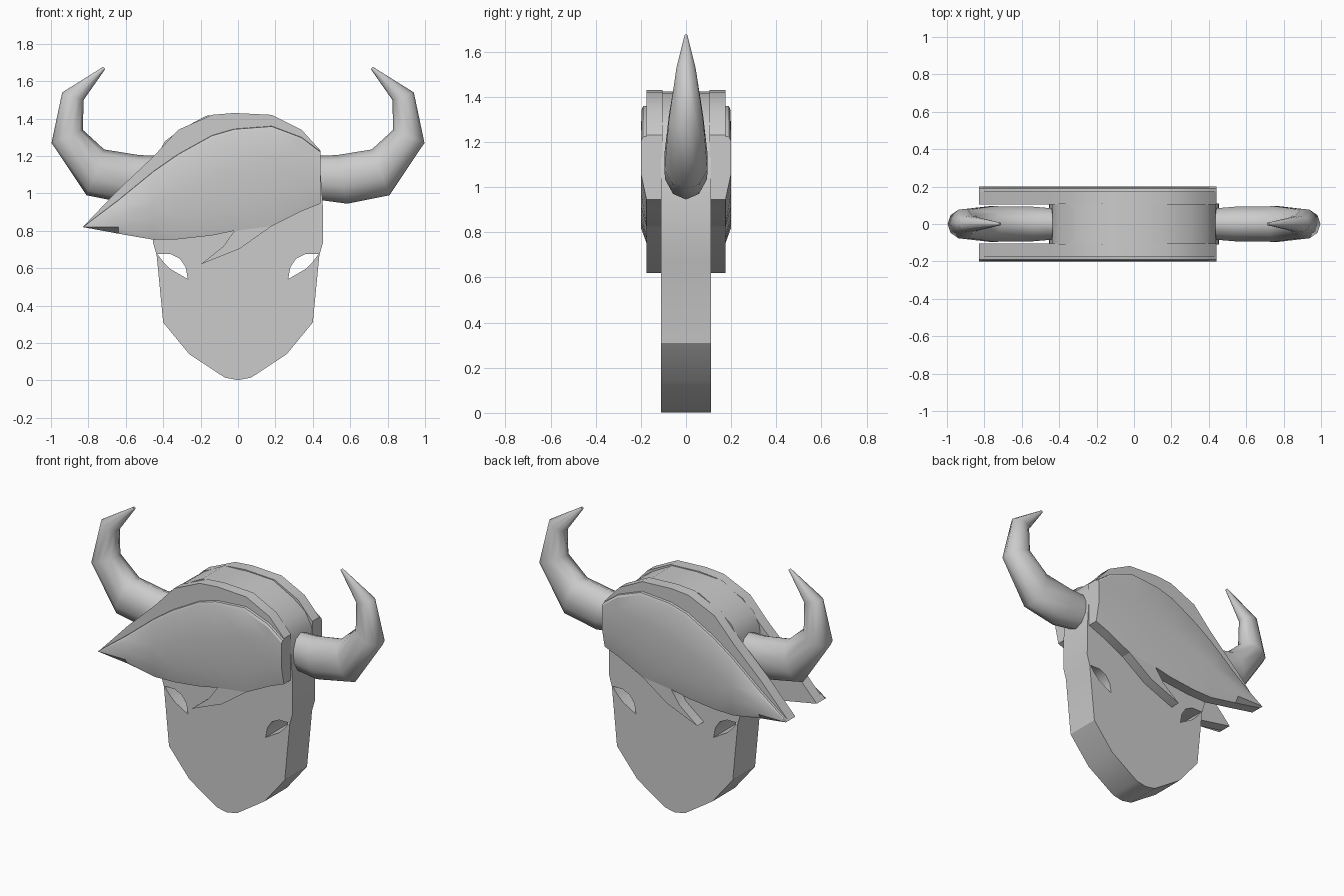
import bpy, bmesh, math
from mathutils import Vector

cube = bpy.data.objects.get("Cube")
if cube:
    bpy.data.objects.remove(cube, do_unlink=True)

grey = bpy.data.materials.new("plain_grey")
grey.use_nodes = True
COLOUR = (0.6, 0.6, 0.6, 1)
grey.diffuse_color = COLOUR
grey.node_tree.nodes["Principled BSDF"].inputs["Base Color"].default_value = COLOUR


def finish(bm, name, angle=30):
    bmesh.ops.remove_doubles(bm, verts=bm.verts, dist=0.0005)
    bmesh.ops.dissolve_degenerate(bm, dist=0.0005, edges=bm.edges)
    bmesh.ops.recalc_face_normals(bm, faces=bm.faces)
    mesh = bpy.data.meshes.new(name)
    bm.to_mesh(mesh)
    bm.free()
    mesh.materials.append(grey)
    obj = bpy.data.objects.new(name, mesh)
    bpy.context.collection.objects.link(obj)
    bpy.ops.object.select_all(action="DESELECT")
    obj.select_set(True)
    bpy.context.view_layer.objects.active = obj
    bpy.ops.object.shade_smooth_by_angle(angle=math.radians(angle))
    return obj


def slab(loops, y0, y1, name):
    """Extrude an x-z outline, with optional hole loops, along y."""
    bm = bmesh.new()
    edges = []
    for loop in loops:
        vs = [bm.verts.new((x, y0, z)) for x, z in loop]
        edges += [bm.edges.new((vs[i - 1], vs[i])) for i in range(len(vs))]
    bmesh.ops.triangle_fill(bm, use_beauty=True, use_dissolve=False,
                            edges=edges, normal=(0, -1, 0))
    out = bmesh.ops.extrude_face_region(bm, geom=bm.faces[:])
    moved = [g for g in out["geom"] if isinstance(g, bmesh.types.BMVert)]
    bmesh.ops.translate(bm, verts=moved, vec=(0, y1 - y0, 0))
    return finish(bm, name)


def flip(points):
    return [(-x, z) for x, z in points]


# Head: thick slab with two eye holes running right through
half = [(0.07, 0.015), (0.26, 0.14), (0.4, 0.31), (0.435, 0.67), (0.455, 0.74),
        (0.453, 0.95), (0.435, 1.2), (0.39, 1.28), (0.31, 1.34), (0.17, 1.415)]
outline = [(0, 0.002)] + half + [(0, 1.423)] + flip(half)[::-1]
eye = [(0.43, 0.675), (0.36, 0.675), (0.31, 0.65), (0.28, 0.605),
       (0.268, 0.542), (0.36, 0.595), (0.4, 0.635)]
slab([outline, eye, flip(eye)], -0.11, 0.11, "head")

# Swept hair: rows of heights over shared columns, each row at its own depth
columns = [-0.83, -0.64, -0.45, -0.32, -0.14, -0.02, 0.18, 0.34, 0.44]
TIP = 0.82
rows = [
    (0.175, [1.02, 1.2, 1.34, 1.42, 1.43, 1.42, 1.34, 1.23]),   # top rim
    (0.175, [0.965, 1.12, 1.21, 1.31, 1.345, 1.36, 1.3, 1.225]),  # step foot
    (0.190, [0.963, 1.118, 1.208, 1.308, 1.343, 1.358, 1.298, 1.222]),
    (0.197, [0.945, 1.1, 1.19, 1.29, 1.327, 1.342, 1.285, 1.21]),
    (0.200, [0.87, 0.95, 1.01, 1.085, 1.125, 1.185, 1.214, 1.2]),  # crease
    (0.200, [0.82, 0.845, 0.86, 0.89, 0.915, 0.98, 1.03, 1.06]),
    (0.175, [0.785, 0.752, 0.755, 0.775, 0.80, 0.825, 0.905, 0.945]),  # lower rim
]
INNER = 0.105
fang = [(-0.02, 0.80), (-0.08, 0.715), (-0.2, 0.62), (0.01, 0.705),
        (0.18, 0.825), (0.2, 0.87), (0.0, 0.85)]

for side, label in ((-1, "front"), (1, "back")):
    bm = bmesh.new()
    loop_rows = [(INNER, rows[0][1])] + rows + [(INNER, rows[-1][1])]
    grid = [[bm.verts.new((x, side * y, z)) for x, z in zip(columns, [TIP] + zs)]
            for y, zs in loop_rows]
    for r in range(len(grid)):
        a, b = grid[r - 1], grid[r]
        for c in range(len(columns) - 1):
            bm.faces.new((a[c], a[c + 1], b[c + 1], b[c]))
    bm.faces.new([row[-1] for row in grid])
    finish(bm, label + "_hair", 25)
    slab([fang], side * INNER, side * 0.175, label + "_hair_point")

# Horns: elliptical rings between upper and lower profile points
rings = [((0.40, 1.2), (0.40, 0.97), 0.085), ((0.53, 1.205), (0.585, 0.945), 0.098),
         ((0.715, 1.235), (0.81, 0.99), 0.1), ((0.83, 1.34), (0.997, 1.27), 0.08),
         ((0.825, 1.5), (0.94, 1.54), 0.045), ((0.71, 1.665), (0.722, 1.676), 0.007)]
SIDES = 10
for side, label in ((1, "left"), (-1, "right")):
    bm = bmesh.new()
    grid = []
    for upper, lower, width in rings:
        up = Vector((side * upper[0], 0, upper[1]))
        low = Vector((side * lower[0], 0, lower[1]))
        mid, arm = (up + low) / 2, (up - low) / 2
        ring = []
        for i in range(SIDES):
            a = math.tau * i / SIDES
            ring.append(bm.verts.new(mid + arm * math.cos(a)
                                     + Vector((0, width * math.sin(a), 0))))
        grid.append(ring)
    for a, b in zip(grid, grid[1:]):
        for i in range(SIDES):
            bm.faces.new((a[i - 1], a[i], b[i], b[i - 1]))
    bm.faces.new(grid[0])
    bm.faces.new(grid[-1])
    finish(bm, label + "_horn", 50)
